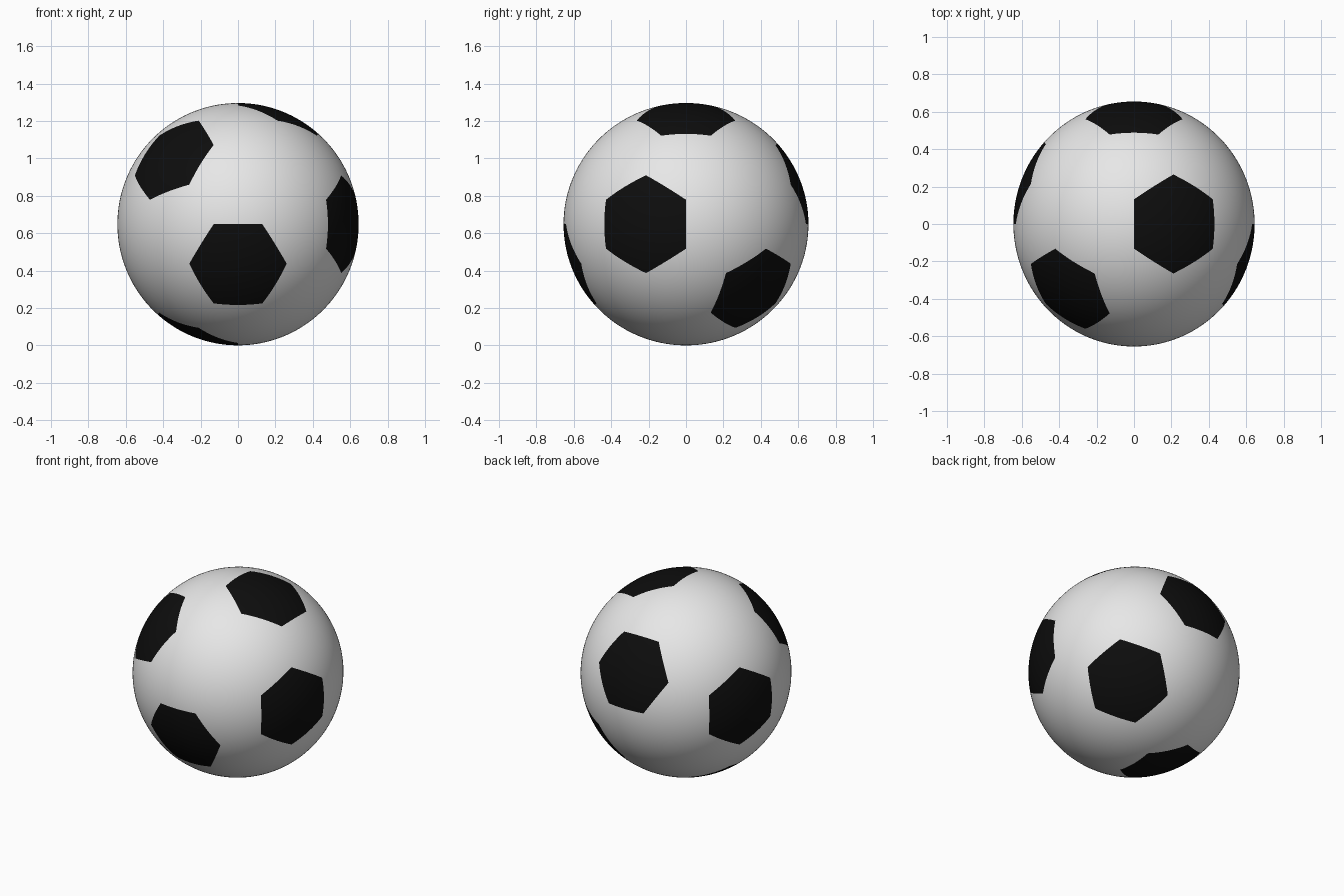
import bpy, bmesh, math
from itertools import product
from mathutils import Vector

cube = bpy.data.objects.get("Cube")
if cube:
    bpy.data.objects.remove(cube, do_unlink=True)


def flat_material(name, value):
    mat = bpy.data.materials.new(name)
    mat.use_nodes = True
    colour = (value, value, value, 1)
    mat.diffuse_color = colour
    mat.node_tree.nodes["Principled BSDF"].inputs["Base Color"].default_value = colour
    return mat


PHI = (1 + math.sqrt(5)) / 2
RADII = Vector((0.645, 0.655, 0.648))

# Corners of the panel pattern: signed cyclic permutations of three base points
corners = set()
for base in ((0, 1, 3 * PHI), (2 * PHI, 1, 2 + PHI), (PHI, 2, PHI ** 3)):
    for sx, sy, sz in product((-1, 1), repeat=3):
        p = (base[0] * sx, base[1] * sy, base[2] * sz)
        for k in range(3):
            corners.add(tuple(round(c, 6) + 0.0 for c in p[k:] + p[:k]))

# Directions of the dark panels, in opposite pairs
a, b = PHI, 1 / PHI
dark = [Vector(d).normalized() * s
        for d in ((a, -b, 0), (0, a, b), (b, 0, a), (-1, -1, 1))
        for s in (1, -1)]

# Flat-sided panel solid
bm = bmesh.new()
for c in sorted(corners):
    bm.verts.new(c)
bmesh.ops.convex_hull(bm, input=bm.verts[:])
bmesh.ops.dissolve_limit(bm, angle_limit=math.radians(5),
                         verts=bm.verts[:], edges=bm.edges[:])
bmesh.ops.recalc_face_normals(bm, faces=bm.faces[:])

# Colour panels by the direction they face
for f in bm.faces:
    centre = f.calc_center_median().normalized()
    f.material_index = int(any(centre.dot(d) > 0.99 for d in dark))

# Divide the panels finely and inflate them into a ball
bmesh.ops.poke(bm, faces=bm.faces[:])
bmesh.ops.subdivide_edges(bm, edges=bm.edges[:], cuts=7, use_grid_fill=True)
for v in bm.verts:
    n = v.co.normalized()
    v.co = Vector((n.x * RADII.x, n.y * RADII.y, n.z * RADII.z + RADII.z))
bmesh.ops.recalc_face_normals(bm, faces=bm.faces[:])
for f in bm.faces:
    f.smooth = True

mesh = bpy.data.meshes.new("ball")
bm.to_mesh(mesh)
bm.free()
mesh.materials.append(flat_material("white_panel", 0.8))
mesh.materials.append(flat_material("black_panel", 0.004))
ball = bpy.data.objects.new("ball", mesh)
bpy.context.collection.objects.link(ball)
